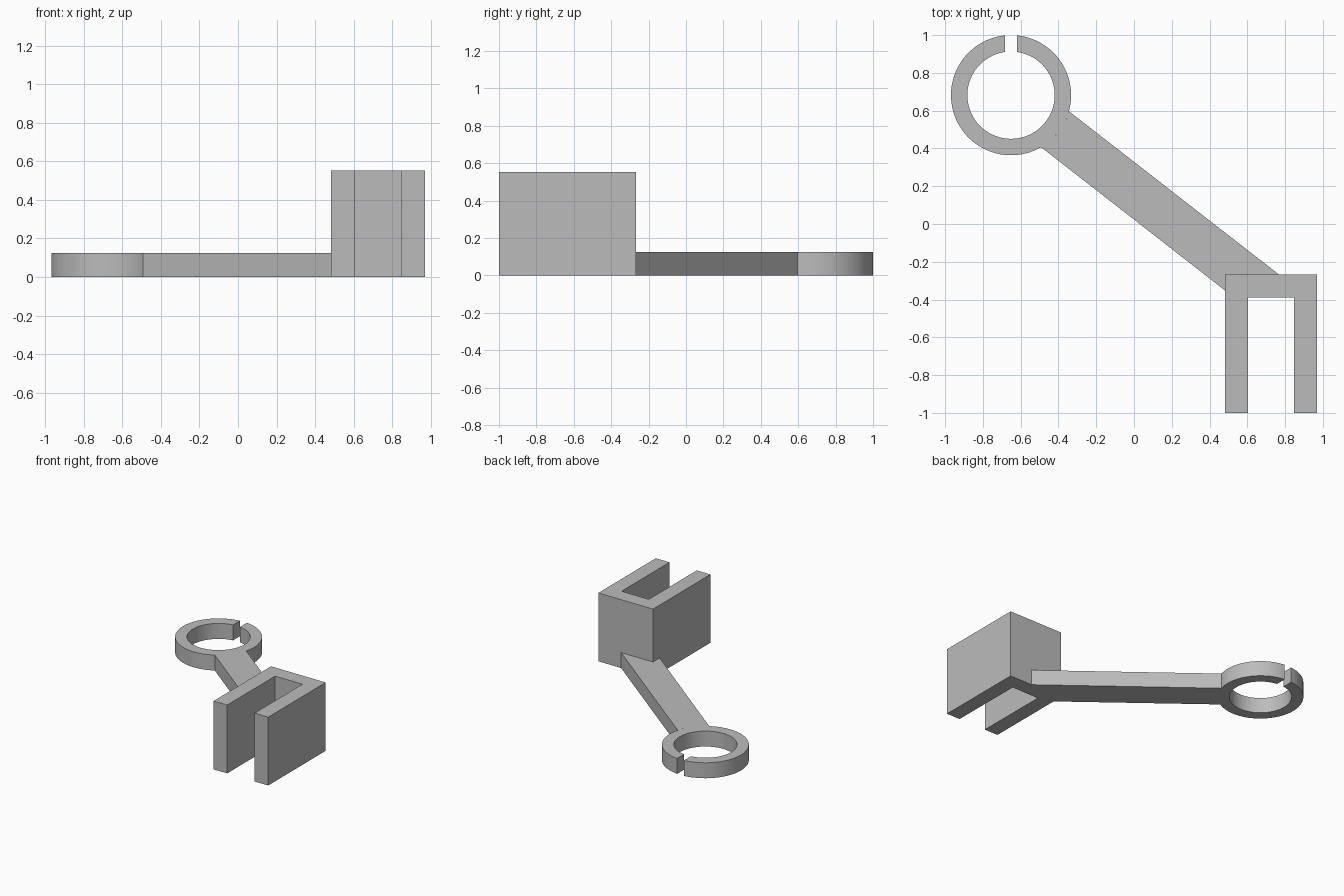
import bpy
import bmesh
from math import asin, cos, sin, pi, radians
from mathutils import Vector

cube = bpy.data.objects.get("Cube")
if cube:
    bpy.data.objects.remove(cube, do_unlink=True)

grey = bpy.data.materials.new("plain grey")
grey.use_nodes = True
colour = (0.5, 0.5, 0.5, 1)
grey.diffuse_color = colour
grey.node_tree.nodes["Principled BSDF"].inputs["Base Color"].default_value = colour

CENTRE = Vector((-0.651, 0.682))
OUTER, INNER, HALF_GAP = 0.318, 0.231, 0.031
THICK, CLIP_HEIGHT, WALL = 0.125, 0.552, 0.122


def arc(radius, start, end, steps):
    """Points on a circle around the ring centre."""
    angles = [start + (end - start) * i / steps for i in range(steps + 1)]
    return [CENTRE + radius * Vector((cos(a), sin(a))) for a in angles]


def extrude(name, polygons, height):
    """Raise flat, edge-sharing polygons from the ground into a solid."""
    bm = bmesh.new()
    for polygon in polygons:
        bm.faces.new([bm.verts.new((p[0], p[1], 0)) for p in polygon])
    bmesh.ops.remove_doubles(bm, verts=bm.verts, dist=0.0001)
    raised = bmesh.ops.extrude_face_region(bm, geom=bm.faces[:], use_keep_orig=True)
    top = [v for v in raised["geom"] if isinstance(v, bmesh.types.BMVert)]
    bmesh.ops.translate(bm, verts=top, vec=(0, 0, height))
    bmesh.ops.recalc_face_normals(bm, faces=bm.faces)
    mesh = bpy.data.meshes.new(name)
    bm.to_mesh(mesh)
    bm.free()
    mesh.materials.append(grey)
    obj = bpy.data.objects.new(name, mesh)
    bpy.context.collection.objects.link(obj)
    return obj


def band(a, b):
    """Quads between two matching paths."""
    return [(a[i], a[i + 1], b[i + 1], b[i]) for i in range(len(a) - 1)]


# Split ring with a parallel-sided gap at the back
paths = []
for radius in (OUTER, INNER):
    half = asin(HALF_GAP / radius)
    paths.append(arc(radius, pi / 2 + half, 2.5 * pi - half, 96))
ring = extrude("split_ring", band(*paths), THICK)

# U-shaped clip, open to the front
left, right, front, back = 0.482, 0.97, -1.0, -0.267
outside = [(left, front), (left, back), (right, back), (right, front)]
inside = [(left + WALL, front), (left + WALL, back - WALL),
          (right - WALL, back - WALL), (right - WALL, front)]
extrude("clip", band(outside, inside), CLIP_HEIGHT)

# Diagonal arm, fitted to the ring and the clip corner
arm = arc(OUTER, radians(-15.5), radians(-60), 12)
arm += [Vector((left, -0.352)), Vector((left, back)), Vector((0.767, back))]
extrude("arm", [arm], THICK)

# Smooth only the round walls of the ring
bpy.ops.object.select_all(action="DESELECT")
ring.select_set(True)
bpy.context.view_layer.objects.active = ring
bpy.ops.object.shade_smooth_by_angle(angle=radians(30))
